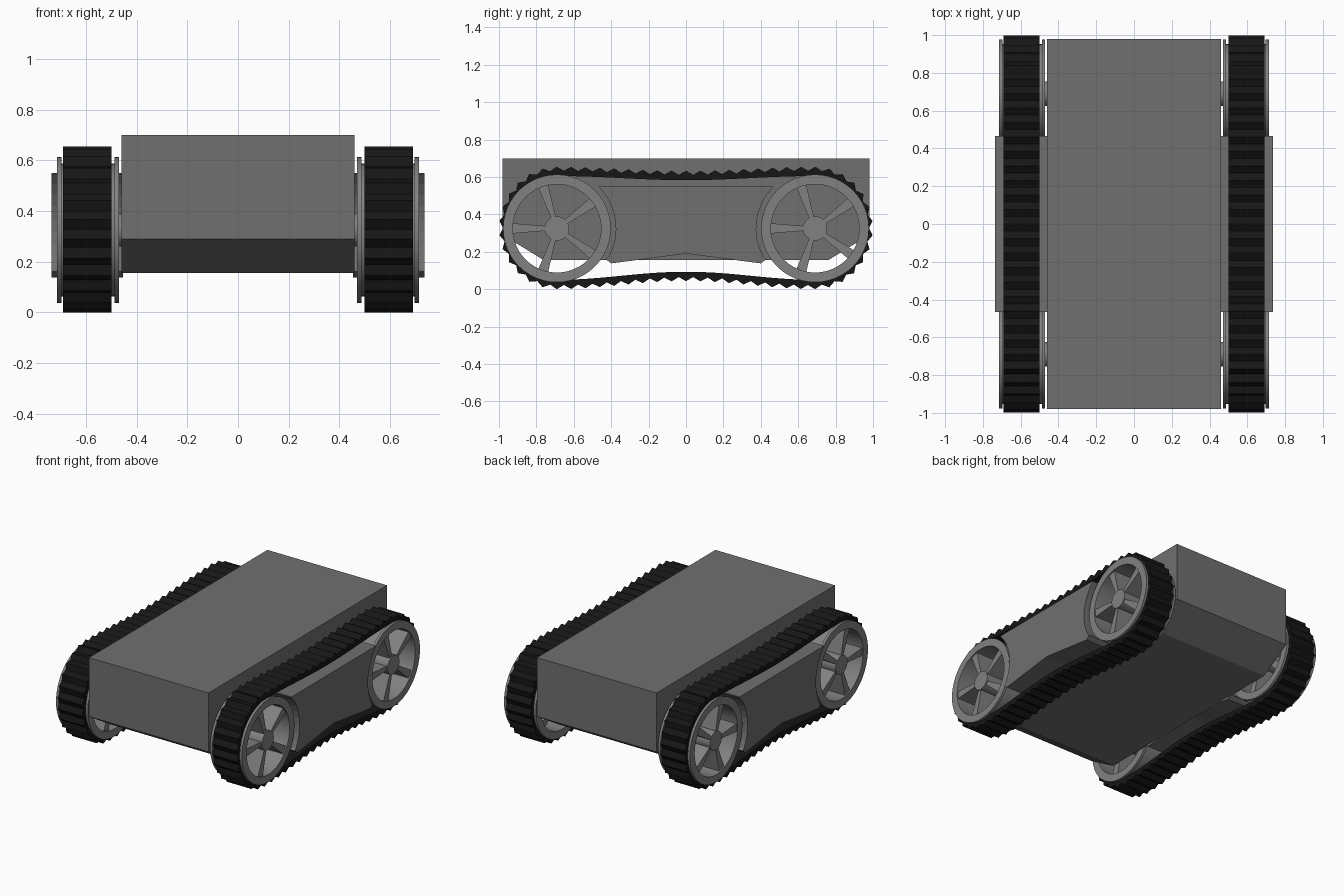
import bpy, bmesh, math
from math import sin, cos, pi, sqrt

if "Cube" in bpy.data.objects:
    bpy.data.objects.remove(bpy.data.objects["Cube"])

WHEEL_Y, WHEEL_Z = 0.69, 0.325


def material(name, v):
    m = bpy.data.materials.new(name)
    m.diffuse_color = (v, v, v, 1)
    m.use_nodes = True
    m.node_tree.nodes["Principled BSDF"].inputs["Base Color"].default_value = m.diffuse_color
    return m


BODY = material("body_grey", 0.16)
WHEEL = material("wheel_grey", 0.22)
RUBBER = material("rubber_black", 0.008)


def finish(bm, name, mat, mirror=False, smooth=False):
    bmesh.ops.recalc_face_normals(bm, faces=bm.faces)
    me = bpy.data.meshes.new(name)
    bm.to_mesh(me)
    bm.free()
    ob = bpy.data.objects.new(name, me)
    bpy.context.collection.objects.link(ob)
    me.materials.append(mat)
    if smooth:
        bpy.context.view_layer.objects.active = ob
        ob.select_set(True)
        bpy.ops.object.shade_smooth_by_angle(angle=math.radians(30))
        ob.select_set(False)
    if mirror:
        ob.modifiers.new("mirror", 'MIRROR').use_clip = False
    return ob


def extrude_x(bm, pts, x0, x1):
    """Closed prism from a (y, z) outline."""
    f = bm.faces.new([bm.verts.new((x0, y, z)) for y, z in pts])
    r = bmesh.ops.extrude_face_region(bm, geom=[f])
    vs = [g for g in r["geom"] if isinstance(g, bmesh.types.BMVert)]
    bmesh.ops.translate(bm, verts=vs, vec=(x1 - x0, 0, 0))


def bridge(bm, a, b):
    n = len(a)
    for i in range(n):
        j = (i + 1) % n
        bm.faces.new((a[i], a[j], b[j], b[i]))


# chassis box with bevelled lower ends
bm = bmesh.new()
extrude_x(bm, [(-0.98, 0.70), (-0.98, 0.29), (-0.76, 0.155),
               (0.76, 0.155), (0.98, 0.29), (0.98, 0.70)], -0.46, 0.46)
finish(bm, "chassis", BODY)

# side pods between the wheels, ends hollowed around the wheels
half = [(0.40, 0.138), (0.43, 0.160)]
for k in range(9):
    a = math.radians(-29 + k * 73.5 / 8)
    half.append((WHEEL_Y - 0.315 * cos(a), WHEEL_Z + 0.315 * sin(a)))
half.append((0.465, 0.55))
outline = [(0, 0.19)] + half + [(-y, z) for y, z in reversed(half)]
bm = bmesh.new()
extrude_x(bm, outline, 0.455, 0.737)
finish(bm, "side_pod", BODY, mirror=True)


# track centre path: two elliptical ends joined by sagging runs
def path_points(step):
    ry, rz = 0.31, 0.3275

    def sag(y):
        return 0.5 + 0.5 * cos(pi * y / WHEEL_Y)

    fine = []
    for i in range(200):
        a = -pi / 2 + pi * i / 200
        fine.append((WHEEL_Y + ry * cos(a), rz + rz * sin(a)))
    for i in range(200):
        y = WHEEL_Y * (1 - i / 100)
        fine.append((y, 2 * rz - 0.022 * sag(y)))
    for i in range(200):
        a = pi / 2 + pi * i / 200
        fine.append((-WHEEL_Y + ry * cos(a), rz + rz * sin(a)))
    for i in range(200):
        y = -WHEEL_Y * (1 - i / 100)
        fine.append((y, 0.043 * sag(y)))
    # resample to equal spacing
    n = len(fine)
    seg = [math.dist(fine[i], fine[(i + 1) % n]) for i in range(n)]
    total, out, i, acc = sum(seg), [], 0, 0.0
    for k in range(step):
        d = total * k / step
        while acc + seg[i] < d:
            acc += seg[i]
            i += 1
        t = (d - acc) / seg[i]
        p, q = fine[i], fine[(i + 1) % n]
        out.append((p[0] + (q[0] - p[0]) * t, p[1] + (q[1] - p[1]) * t))
    return out


# toothed rubber tracks
pts = path_points(124)
n = len(pts)
outer, inner = [], []
for i, (y, z) in enumerate(pts):
    (ay, az), (by, bz) = pts[i - 1], pts[(i + 1) % n]
    l = math.hypot(by - ay, bz - az)
    ny, nz = (bz - az) / l, -(by - ay) / l
    d = 0.022 if i % 2 else 0.0
    outer.append((y - ny * d, z - nz * d))
    inner.append((y - ny * 0.05, z - nz * 0.05))
bm = bmesh.new()
rings = [[bm.verts.new((x, y, z)) for y, z in loop]
         for x, loop in ((0.5, outer), (0.69, outer), (0.69, inner), (0.5, inner))]
for k in range(4):
    bridge(bm, rings[k], rings[(k + 1) % 4])
finish(bm, "track", RUBBER, mirror=True)


# spoked wheels with flanged rims
def wheel(name, cy):
    bm = bmesh.new()
    N = 48
    profile = [(0.470, 0.236), (0.470, 0.288), (0.488, 0.288), (0.488, 0.263),
               (0.697, 0.263), (0.697, 0.288), (0.715, 0.288), (0.715, 0.236)]
    rings = [[bm.verts.new((x, cy + r * cos(2 * pi * i / N), WHEEL_Z + r * sin(2 * pi * i / N)))
              for i in range(N)] for x, r in profile]
    for k in range(len(rings)):
        bridge(bm, rings[k - 1], rings[k])
    # hub
    extrude_x(bm, [(cy + 0.065 * cos(2 * pi * i / 32), WHEEL_Z + 0.065 * sin(2 * pi * i / 32))
                   for i in range(32)], 0.455, 0.713)
    # five tapered spokes
    for k in range(5):
        a = math.radians(36 + 72 * k)
        extrude_x(bm, [(cy + r * cos(a) - w * sin(a), WHEEL_Z + r * sin(a) + w * cos(a))
                       for r, w in ((0.05, -0.012), (0.245, -0.028), (0.245, 0.028), (0.05, 0.012))],
                  0.48, 0.706)
    finish(bm, name, WHEEL, mirror=True, smooth=True)


wheel("front_wheel", -WHEEL_Y)
wheel("rear_wheel", WHEEL_Y)
